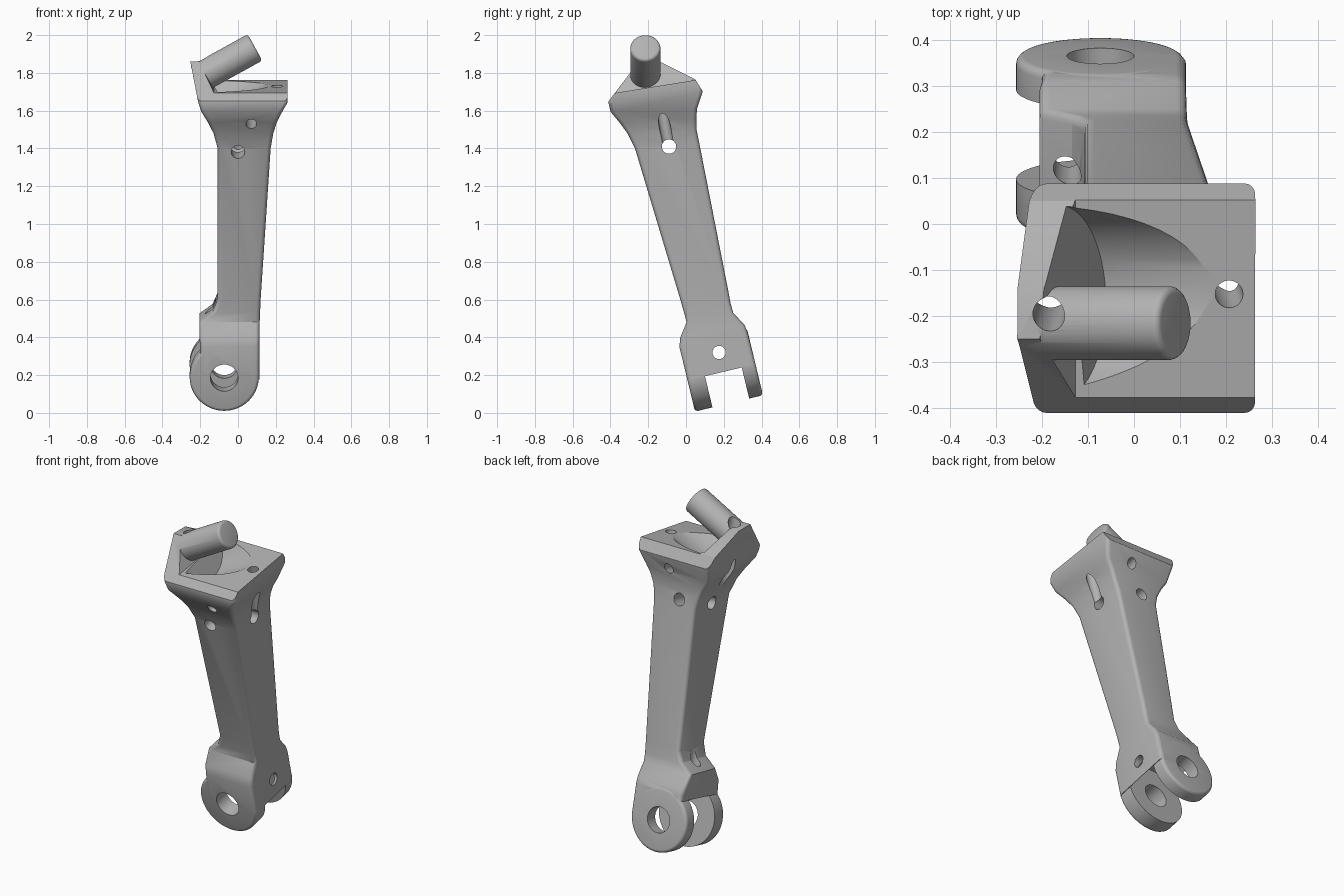
import bpy, bmesh, math
from mathutils import Vector

if "Cube" in bpy.data.objects:
    bpy.data.objects.remove(bpy.data.objects["Cube"], do_unlink=True)

metal = bpy.data.materials.new("grey_metal")
metal.use_nodes = True
GREY = (0.45, 0.45, 0.45, 1)
metal.diffuse_color = GREY
for node in metal.node_tree.nodes:
    if node.type == 'BSDF_PRINCIPLED':
        node.inputs["Base Color"].default_value = GREY

# Leg frame: the leg leans forward, so its own depth and length axes are tilted
TILT = math.radians(13.5)
DEPTH = Vector((0, math.cos(TILT), math.sin(TILT)))
PIVOT = Vector((-0.073, 0.005, 0.185))


def rings_to_object(name, rings):
    """Skin a list of equal closed rings and cap both ends."""
    bm = bmesh.new()
    loops = [[bm.verts.new(p) for p in ring] for ring in rings]
    n = len(loops[0])
    for a, b in zip(loops, loops[1:]):
        for i in range(n):
            j = (i + 1) % n
            bm.faces.new((a[i], a[j], b[j], b[i]))
    bm.faces.new(loops[0][::-1])
    bm.faces.new(loops[-1])
    bmesh.ops.recalc_face_normals(bm, faces=bm.faces[:])
    mesh = bpy.data.meshes.new(name)
    bm.to_mesh(mesh)
    bm.free()
    mesh.materials.append(metal)
    obj = bpy.data.objects.new(name, mesh)
    bpy.context.scene.collection.objects.link(obj)
    return obj


def rod(name, start, end, radius, round_edge=0.0, sides=48):
    """Cylinder between two points, with optionally rounded rims."""
    start, end = Vector(start), Vector(end)
    axis = (end - start).normalized()
    side = axis.orthogonal().normalized()
    other = axis.cross(side)
    length = (end - start).length
    stations = [(0, radius), (length, radius)]
    if round_edge:
        arc = [math.pi / 2 * k / 4 for k in range(5)]
        foot = [(round_edge * (1 - math.sin(a)), radius - round_edge * (1 - math.cos(a)))
                for a in reversed(arc)]
        stations = foot + [(length - s, r) for s, r in reversed(foot)]
    turns = [2 * math.pi * i / sides for i in range(sides)]
    return rings_to_object(name, [[start + axis * s + (side * math.cos(t) + other * math.sin(t)) * r
                                   for t in turns] for s, r in stations])


def prism(name, points, sweep):
    ring = [Vector(p) for p in points]
    return rings_to_object(name, [ring, [p + Vector(sweep) for p in ring]])


def section(x0, x1, yf, zf, yb, zb, r=0.022):
    """Rounded rectangle between a front point and a back point."""
    front, back = Vector((0, yf, zf)), Vector((0, yb, zb))
    d = back - front
    depth = d.length
    d.normalize()
    corners = [(x1 - r, depth - r, 0), (x0 + r, depth - r, 1),
               (x0 + r, r, 2), (x1 - r, r, 3)]
    ring = []
    for cx, cd, quarter in corners:
        for k in range(5):
            a = math.pi / 2 * (quarter + k / 4)
            ring.append(Vector((cx + r * math.cos(a), 0, 0)) + front + d * (cd + r * math.sin(a)))
    return ring


def combine(target, tool, operation):
    mod = target.modifiers.new("join", 'BOOLEAN')
    mod.operation, mod.solver, mod.object = operation, 'EXACT', tool
    bpy.context.view_layer.update()
    graph = bpy.context.evaluated_depsgraph_get()
    mesh = bpy.data.meshes.new_from_object(target.evaluated_get(graph))
    target.modifiers.remove(mod)
    target.data = mesh
    bpy.data.objects.remove(tool, do_unlink=True)


# Stem, from the fork shoulder through the slim shank to the flared head
leg = rings_to_object("strut_body", [section(*s) for s in (
    (-0.20, 0.113, 0.008, 0.172, 0.368, 0.258),
    (-0.20, 0.113, -0.035, 0.35, 0.325, 0.43),
    (-0.205, 0.113, -0.03, 0.40, 0.31, 0.465),
    (-0.205, 0.115, 0.003, 0.48, 0.25, 0.53),
    (-0.135, 0.117, -0.01, 0.53, 0.236, 0.58),
    (-0.108, 0.12, -0.03, 0.60, 0.225, 0.64),
    (-0.108, 0.173, -0.27, 1.40, 0.07, 1.43),
    (-0.13, 0.187, -0.31, 1.48, 0.056, 1.50),
    (-0.158, 0.205, -0.35, 1.535, 0.055, 1.555),
    (-0.195, 0.235, -0.40, 1.595, 0.058, 1.61),
    (-0.21, 0.262, -0.41, 1.64, 0.088, 1.70),
    (-0.262, 0.266, -0.41, 1.89, 0.09, 1.90))])

# Gabled top of the head
combine(leg, prism("roof_cutter", [
    (-0.5, -0.6, 1.65), (-0.5, -0.41, 1.65), (-0.5, -0.25, 1.86), (-0.5, -0.14, 1.86),
    (-0.5, 0.05, 1.765), (-0.5, 0.09, 1.70), (-0.5, 0.3, 1.70), (-0.5, 0.3, 2.3),
    (-0.5, -0.6, 2.3)], (1, 0, 0)), 'DIFFERENCE')

# Lower shelf beside the tall cheek of the head
combine(leg, prism("shelf_cutter", [
    (-0.127, -0.55, 1.666), (0.5, -0.55, 1.666), (0.5, -0.55, 2.3), (-0.465, -0.55, 2.3)],
    (0, 0.9, 0.144)), 'DIFFERENCE')

# Round trough that follows the axle
combine(leg, rod("trough_cutter", (-0.16, -0.17, 1.795), (0.28, -0.17, 2.03), 0.21, sides=64), 'DIFFERENCE')

# Fork: full disc, then a round slot that splits it into two lugs
combine(leg, rod("fork_lugs", PIVOT, PIVOT + DEPTH * 0.37, 0.183, 0.018, 64), 'UNION')
combine(leg, rod("slot_cutter", PIVOT + DEPTH * 0.095, PIVOT + DEPTH * 0.295, 0.184, sides=72), 'DIFFERENCE')

# Slanted axle peg
combine(leg, rod("axle_peg", (-0.215, -0.215, 1.767), (0.09, -0.215, 1.935), 0.08, 0.016), 'UNION')

# Drilled holes: pivot bore, cross bores and long channels along the leg
holes = [
    (PIVOT - DEPTH * 0.1, PIVOT + DEPTH * 0.5, 0.073),
    ((0.0, 0.175, 0.32), (0.3, 0.175, 0.32), 0.035),
    ((-0.145, 0.10, 0.62), (-0.145, 0.18, 0.28), 0.03),
    ((0.0, -0.45, 1.337), (0.0, 0.35, 1.529), 0.036),
    ((0.07, -0.45, 1.505), (0.07, 0.35, 1.697), 0.028),
    ((-0.4, -0.09, 1.41), (0.4, -0.09, 1.41), 0.038),
    ((0.215, -0.175, 1.85), (0.183, -0.09, 1.40), 0.03),
    ((-0.19, -0.215, 1.98), (-0.165, -0.125, 1.45), 0.035),
]
for start, end, radius in holes:
    combine(leg, rod("hole_cutter", start, end, radius, sides=32), 'DIFFERENCE')

# Smooth shading with crisp edges
bpy.ops.object.select_all(action='DESELECT')
leg.select_set(True)
bpy.context.view_layer.objects.active = leg
bpy.ops.object.shade_smooth_by_angle(angle=math.radians(30))
